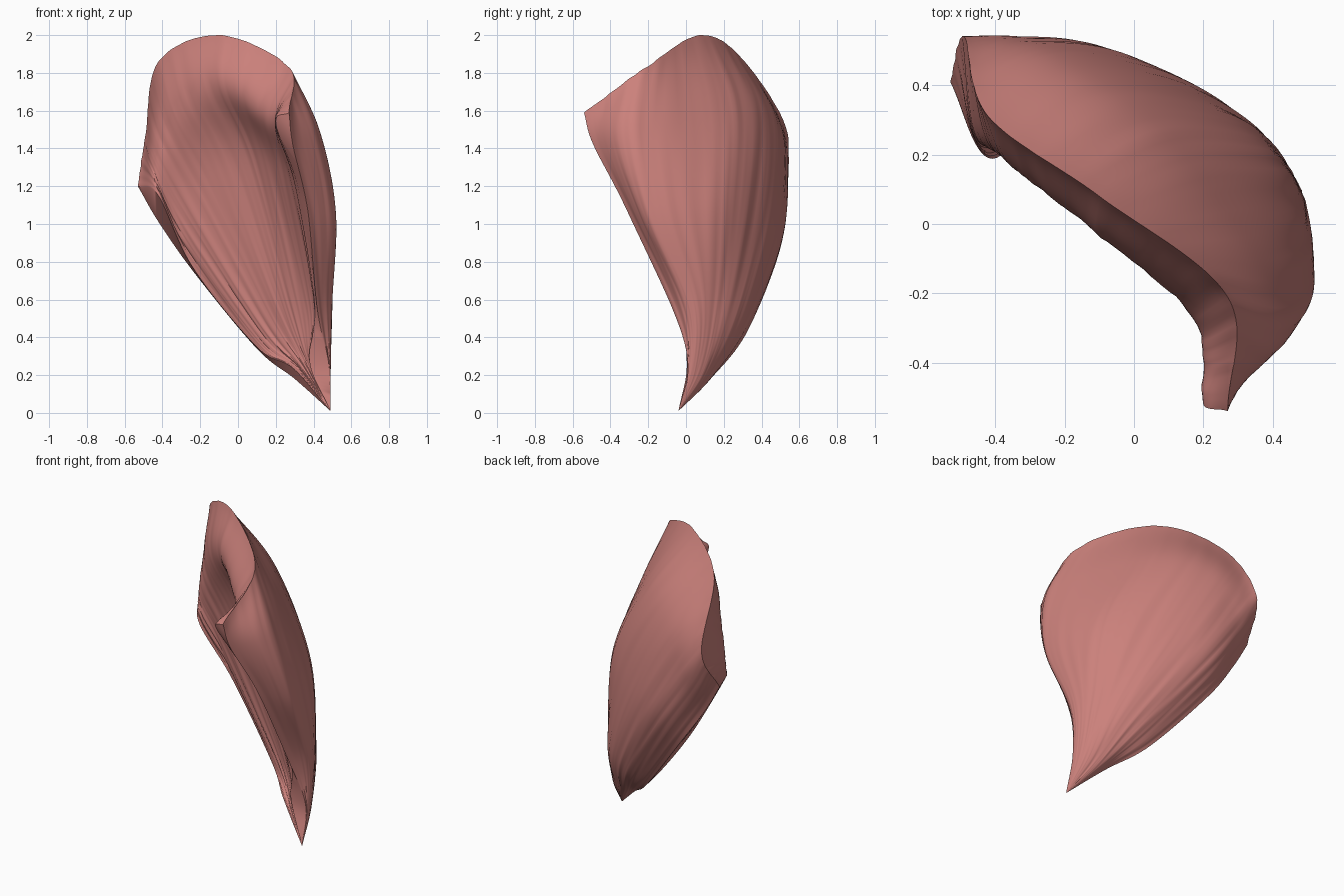
import bpy, bmesh, math
from mathutils import Vector, noise

default_cube = bpy.data.objects.get("Cube")
if default_cube:
    bpy.data.objects.remove(default_cube, do_unlink=True)

SPOKE_STEPS = 20   # divisions between neighbouring fibre bundles
OUTER_STEPS = 12   # divisions between outer guide curves
INNER_STEPS = 12   # divisions between inner guide curves


def spline(points, steps):
    """Smooth curve through the points, with extrapolated ends."""
    pts = [Vector(p) for p in points]
    pts = [pts[0] * 2 - pts[1]] + pts + [pts[-1] * 2 - pts[-2]]
    result = []
    for a, b, c, d in zip(pts, pts[1:], pts[2:], pts[3:]):
        for i in range(steps):
            t = i / steps
            result.append(b + (c - a) * (t / 2)
                          + (a * 2 - b * 5 + c * 4 - d) * (t * t / 2)
                          + (b * 3 - a - c * 3 + d) * (t ** 3 / 2))
    return result + [pts[-2]]


# Guide curves, each running from the front border to the back border
tip = [(.49, -.04, .01)] * 6
outer_low = [(.48, .01, .25), (.49, .03, .25), (.47, .09, .23),
             (.42, .12, .2), (.36, .13, .18), (.3, .1, .18)]
outer_middle = [(.42, -.07, .55), (.5, .02, .58), (.45, .16, .57),
                (.35, .28, .52), (.2, .33, .45), (.1, .26, .34)]
outer_high = [(.37, -.31, 1.07), (.52, -.17, 1.05), (.39, .19, 1.11),
              (.11, .42, 1.06), (-.12, .51, .92), (-.23, .41, .74)]
outer_top = [(.29, -.49, 1.42), (.43, -.26, 1.49), (.15, .19, 1.61),
             (-.17, .45, 1.56), (-.36, .54, 1.27), (-.42, .41, 1.01)]
crest = [(.27, -.54, 1.59), (.27, -.21, 1.83), (-.1, .08, 2),
         (-.42, .31, 1.86), (-.49, .54, 1.47), (-.53, .41, 1.2)]
lip = [(.2, -.51, 1.53), (.17, -.27, 1.57), (-.1, -.03, 1.73),
       (-.34, .16, 1.58), (-.45, .24, 1.34), (-.42, .19, 1.15)]
hollow = [(.32, -.33, 1.18), (.23, -.12, 1.28), (.07, .06, 1.34),
          (-.16, .18, 1.24), (-.28, .25, 1.02), (-.24, .29, .77)]
inner_middle = [(.41, -.06, .58), (.38, 0, .58), (.28, .08, .56),
                (.18, .15, .52), (.12, .19, .42), (.1, .21, .35)]
inner_low = [Vector(p).lerp(Vector((.28, 0, .29)), .5) for p in outer_low]


def across(guide):
    return spline(guide, SPOKE_STEPS)


# Run every fibre from the tip over the crest and back down the hollow
outer_guides = (tip, outer_low, outer_middle, outer_high, outer_top, crest)
inner_guides = (crest, lip, hollow, inner_middle, inner_low, tip)
outer_rows = [across(g) for g in outer_guides]
inner_rows = [across(g) for g in inner_guides]
fibres = []
for outer, inner in zip(zip(*outer_rows), zip(*inner_rows)):
    fibres.append(spline(outer, OUTER_STEPS) + spline(inner, INNER_STEPS)[1:])

bm = bmesh.new()
grid = [[bm.verts.new(p) for p in fibre] for fibre in fibres]
last = len(grid[0]) - 1
for left, right in zip(grid, grid[1:]):
    for k in range(last):
        bm.faces.new((left[k], right[k], right[k + 1], left[k + 1]))

# Close the front and back borders between the outer and inner skins
for border in (grid[0], grid[-1]):
    for k in range(last // 2):
        quad = [border[k], border[k + 1], border[last - k - 1], border[last - k]]
        bm.faces.new(list(dict.fromkeys(quad)))

# Fine striations that spread from the tip along the fibres
bm.normal_update()
moves = []
for i, column in enumerate(grid):
    for k, vert in enumerate(column):
        along = k / last
        strength = .006 * math.sin(math.pi * min(along, 1 - along) * 1.5)
        ridge = noise.noise(Vector((i * .25, along * 6, 0)))
        ridge += .5 * noise.noise(Vector((i * .6, along * 9, 4)))
        moves.append((vert, vert.normal * ridge * strength))
for vert, move in moves:
    vert.co += move

bmesh.ops.remove_doubles(bm, verts=bm.verts, dist=.0005)
bmesh.ops.recalc_face_normals(bm, faces=bm.faces)

mesh = bpy.data.meshes.new("fan_muscle")
bm.to_mesh(mesh)
bm.free()
muscle = bpy.data.objects.new("fan_muscle", mesh)
bpy.context.collection.objects.link(muscle)

# Muscle colour
color = (.6, .22, .2, 1)
material = bpy.data.materials.new("muscle_pink")
material.use_nodes = True
material.diffuse_color = color
shader = next(n for n in material.node_tree.nodes if n.type == 'BSDF_PRINCIPLED')
shader.inputs["Base Color"].default_value = color
shader.inputs["Roughness"].default_value = .6
mesh.materials.append(material)

bpy.ops.object.select_all(action='DESELECT')
muscle.select_set(True)
bpy.context.view_layer.objects.active = muscle
bpy.ops.object.shade_smooth_by_angle(angle=math.radians(40))
